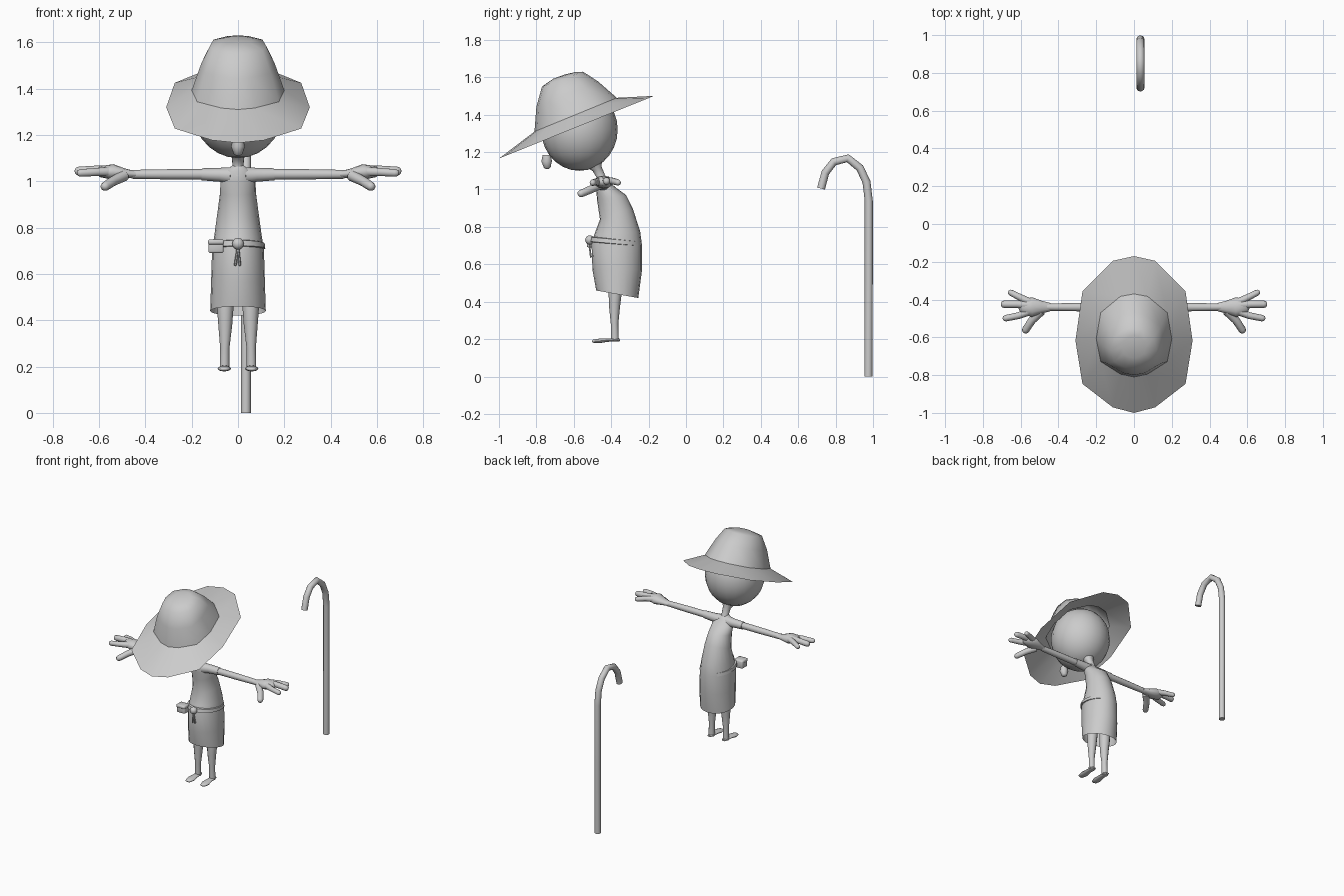
import bpy, bmesh, math
from mathutils import Vector

old = bpy.data.objects.get("Cube")
if old:
    bpy.data.objects.remove(old)

grey = bpy.data.materials.new("plain_grey")
grey.use_nodes = True
grey.diffuse_color = (0.6, 0.6, 0.6, 1)
grey.node_tree.nodes["Principled BSDF"].inputs["Base Color"].default_value = (0.6, 0.6, 0.6, 1)


def finish(name, bm, angle=50, mirror=False):
    """Turn a bmesh into a shaded object, optionally mirrored left to right."""
    bmesh.ops.recalc_face_normals(bm, faces=bm.faces)
    mesh = bpy.data.meshes.new(name)
    bm.to_mesh(mesh)
    bm.free()
    mesh.materials.append(grey)
    obj = bpy.data.objects.new(name, mesh)
    bpy.context.collection.objects.link(obj)
    bpy.ops.object.select_all(action='DESELECT')
    obj.select_set(True)
    bpy.context.view_layer.objects.active = obj
    bpy.ops.object.shade_smooth_by_angle(angle=math.radians(angle))
    if mirror:
        mod = obj.modifiers.new("mirror", 'MIRROR')
        mod.use_mirror_merge = False
    return obj


def skin(bm, rings, cap_start=False, cap_end=False):
    """Join successive rings of points with quads."""
    rows = [[bm.verts.new(p) for p in ring] for ring in rings]
    n = len(rows[0])
    for a, b in zip(rows, rows[1:]):
        for i in range(n):
            j = (i + 1) % n
            bm.faces.new((a[i], a[j], b[j], b[i]))
    if cap_start:
        bm.faces.new(rows[0])
    if cap_end:
        bm.faces.new(rows[-1])
    return rows


def tube(bm, path, ref=(0, 0, 1), sides=10, flat=1.0, rounded=True):
    """Tube along (x, y, z, radius) points; flat scales it along ref."""
    pts = [Vector(p[:3]) for p in path]
    radii = [p[3] for p in path]
    if rounded:
        tip = (pts[-1] - pts[-2]).normalized() * radii[-1]
        end, r = pts[-1], radii[-1]
        pts[-1] = end - tip
        pts += [end - tip * 0.3, end]
        radii += [r * 0.8, r * 0.3]
    rings = []
    for i, p in enumerate(pts):
        t = (pts[min(i + 1, len(pts) - 1)] - pts[max(i - 1, 0)]).normalized()
        side = t.cross(Vector(ref)).normalized()
        up = side.cross(t)
        ring = []
        for k in range(sides):
            a = math.tau * k / sides
            ring.append(p + radii[i] * (side * math.cos(a) + up * math.sin(a) * flat))
        rings.append(ring)
    skin(bm, rings, True, True)


def body_ring(zf, yf, zb, yb, rx, sides=20):
    """Tilted oval through a front point and a back point."""
    ring = []
    for k in range(sides):
        a = math.tau * k / sides
        s = (1 - math.cos(a)) / 2
        ring.append((rx * math.sin(a), yf + (yb - yf) * s, zf + (zb - zf) * s))
    return ring


def ball(name, centre, size, mirror=False):
    bm = bmesh.new()
    bmesh.ops.create_uvsphere(bm, u_segments=20, v_segments=14, radius=1)
    bmesh.ops.scale(bm, vec=size, verts=bm.verts)
    bmesh.ops.translate(bm, vec=centre, verts=bm.verts)
    return finish(name, bm, 60, mirror)


def box(name, centre, size):
    bm = bmesh.new()
    bmesh.ops.create_cube(bm, size=1)
    bmesh.ops.scale(bm, vec=size, verts=bm.verts)
    bmesh.ops.translate(bm, vec=centre, verts=bm.verts)
    bmesh.ops.bevel(bm, geom=bm.edges[:], offset=0.008, segments=2, affect='EDGES', profile=0.5)
    return finish(name, bm)


# Hat: one twelve-sided outline, scaled and tilted for each level
half = [(0, 1), (.36, .94), (.88, .55), (1, -.08), (.88, -.63), (.36, -.93), (0, -1)]
outline = half + [(-x, y) for x, y in half[-2:0:-1]]


def hat_ring(yc, zc, rx, ry, slope):
    return [(u * rx, yc + v * ry, zc + v * ry * slope) for u, v in outline]


base = hat_ring(-.59, 1.40, .2, .22, .41)
bm = bmesh.new()
skin(bm, [hat_ring(-.585, 1.333, .31, .415, .404), base])
finish("hat_brim", bm, 60)
bm = bmesh.new()
rows = skin(bm, [base, hat_ring(-.635, 1.51, .16, .165, .41),
                 hat_ring(-.66, 1.59, .12, .11, .36), hat_ring(-.65, 1.61, .06, .06, .3)])
top = bm.verts.new((0, -.645, 1.616))
for i in range(12):
    bm.faces.new((rows[-1][i], rows[-1][(i + 1) % 12], top))
finish("hat_crown", bm, 60)

# Head, nose and neck
ball("head", (0, -.57, 1.32), (.2, .205, .22))
bm = bmesh.new()
tube(bm, [(0, -.745, 1.185, .022), (0, -.745, 1.15, .03), (0, -.74, 1.11, .024)], ref=(0, 1, 0))
finish("nose", bm, 60)
bm = bmesh.new()
tube(bm, [(0, -.45, 1.03, .034), (0, -.455, 1.07, .024), (0, -.475, 1.11, .027),
          (0, -.5, 1.16, .06)], ref=(0, 1, 0), sides=14, rounded=False)
finish("neck", bm, 60)

# Robe, open at the hem
bm = bmesh.new()
skin(bm, [body_ring(*r) for r in (
    (1.07, -.475, 1.065, -.43, .025), (1.045, -.485, 1.045, -.415, .055),
    (1.0, -.48, 1.01, -.375, .076), (.94, -.475, .97, -.32, .077),
    (.84, -.46, .9, -.285, .088), (.76, -.49, .775, -.245, .102),
    (.71, -.505, .7, -.235, .112), (.57, -.5, .57, -.235, .116),
    (.46, -.48, .42, -.255, .12))], cap_start=True)
finish("robe", bm, 60)

# Belt with pouch, knot and hanging cord
bm = bmesh.new()
skin(bm, [body_ring(*r) for r in (
    (.748, -.49, .722, -.25, .1), (.745, -.508, .72, -.24, .115),
    (.722, -.514, .698, -.237, .118), (.718, -.5, .695, -.25, .108))])
finish("belt", bm)
box("belt_pouch", (-.095, -.5, .718), (.066, .06, .056))
box("pouch_flap", (-.095, -.505, .738), (.07, .062, .022))
ball("belt_knot", (0, -.515, .73), (.025, .024, .025))
for i, dx in enumerate((-.012, .008)):
    bm = bmesh.new()
    tube(bm, [(0, -.515, .72, .005), (dx / 2, -.514, .68, .005),
              (dx, -.508, .635, .006)], ref=(0, 1, 0), sides=6)
    finish("belt_cord_%d" % (i + 1), bm)

# Arms and sleeves
bm = bmesh.new()
tube(bm, [(.1, -.44, 1.03, .023), (.3, -.44, 1.03, .022),
          (.46, -.44, 1.03, .019)], sides=12, rounded=False)
finish("arms", bm, mirror=True)
bm = bmesh.new()
tube(bm, [(.03, -.445, 1.025, .036), (.08, -.44, 1.028, .03), (.157, -.44, 1.03, .026)],
     sides=12, rounded=False)
finish("sleeves", bm, mirror=True)

# Hands: flattened palm, three fingers and a thumb
bm = bmesh.new()
tube(bm, [(.44, -.44, 1.03, .021), (.49, -.44, 1.033, .034), (.54, -.44, 1.04, .052),
          (.61, -.435, 1.042, .045)], sides=12, flat=.65)
for path in (
        [(.54, -.42, 1.045, .022), (.6, -.39, 1.045, .018), (.665, -.357, 1.035, .016)],
        [(.55, -.43, 1.048, .022), (.62, -.425, 1.048, .02), (.705, -.425, 1.043, .02)],
        [(.55, -.46, 1.042, .022), (.61, -.485, 1.04, .018), (.695, -.502, 1.035, .017)],
        [(.49, -.46, 1.025, .024), (.54, -.51, 1.0, .021), (.583, -.575, .972, .02)]):
    tube(bm, path)
finish("hands", bm, 60, mirror=True)

# Legs and feet
bm = bmesh.new()
tube(bm, [(.055, -.375, .6, .038), (.055, -.378, .46, .036), (.055, -.382, .38, .03),
          (.057, -.382, .28, .02), (.058, -.38, .19, .021)], ref=(0, 1, 0), sides=12, rounded=False)
finish("legs", bm, mirror=True)
bm = bmesh.new()
tube(bm, [(.058, -.352, .195, .014), (.058, -.372, .196, .022), (.058, -.42, .195, .022),
          (.059, -.46, .191, .029), (.06, -.503, .188, .025)], sides=12, flat=.42)
finish("feet", bm, 60, mirror=True)

# Walking cane with hooked top
bm = bmesh.new()
tube(bm, [(.034, y, z, .0215) for y, z in (
    (.975, 0), (.977, .5), (.977, .94), (.965, 1.04), (.93, 1.115), (.865, 1.167),
    (.79, 1.148), (.745, 1.09), (.722, 1.005))], ref=(1, 0, 0), sides=12, rounded=False)
finish("walking_cane", bm)
